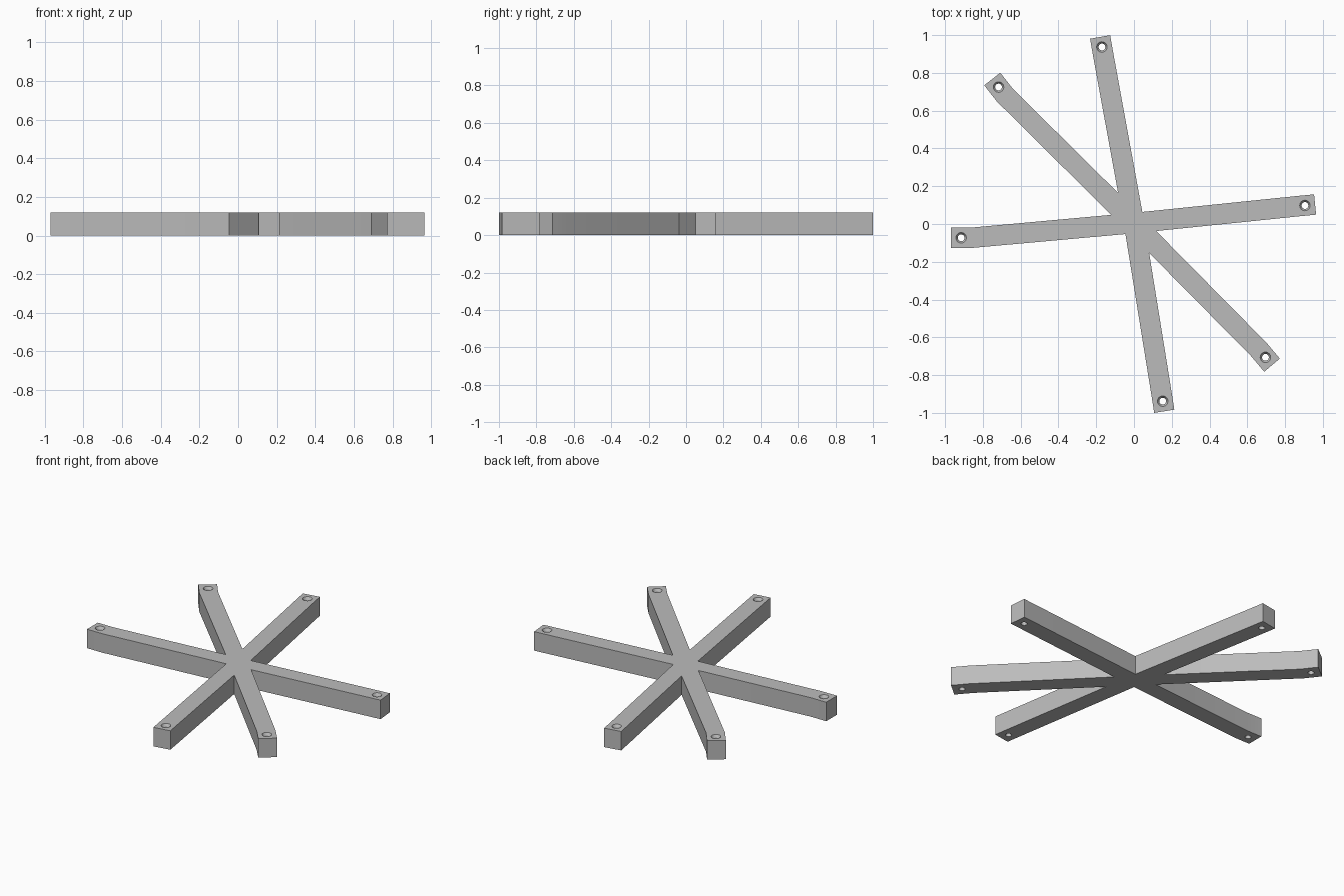
import bpy, bmesh
from math import radians, sin, cos
from mathutils import Vector
from mathutils.geometry import intersect_line_line_2d as _unused, intersect_line_line

if "Cube" in bpy.data.objects:
    bpy.data.objects.remove(bpy.data.objects["Cube"])

HEIGHT = 0.12
HALF = 0.054          # half the arm width
BORE, SINK, SINK_DEPTH = 0.018, 0.028, 0.016
HUB = Vector((0, 0.005, 0))

# Arms counter-clockwise: hole centre x, y and the way the end pad faces
ARMS = [
    (0.905, 0.098, 5.6),
    (-0.17, 0.937, 100),
    (-0.717, 0.725, 128),
    (-0.915, -0.073, 180),
    (0.152, -0.938, -81),
    (0.696, -0.706, -50),
]

grey = bpy.data.materials.new("plain grey")
grey.use_nodes = True
colour = (0.5, 0.5, 0.5, 1)
grey.diffuse_color = colour
grey.node_tree.nodes["Principled BSDF"].inputs["Base Color"].default_value = colour


def make_object(name, bm):
    bmesh.ops.recalc_face_normals(bm, faces=bm.faces)
    mesh = bpy.data.meshes.new(name)
    bm.to_mesh(mesh)
    bm.free()
    mesh.materials.append(grey)
    obj = bpy.data.objects.new(name, mesh)
    bpy.context.collection.objects.link(obj)
    return obj


def arm_corners(x, y, facing):
    """Hub and pad corners of an arm, going out on its right and back on its left."""
    centre = Vector((x, y, 0))
    out = Vector((cos(radians(facing)), sin(radians(facing)), 0)) * HALF
    side = Vector((-out.y, out.x, 0))
    along = (centre - HUB).normalized()
    hub_side = Vector((-along.y, along.x, 0)) * HALF
    return [HUB - hub_side, centre - out - side, centre + out - side,
            centre + out + side, centre - out + side, HUB + hub_side]


# Star outline: each pad, then the crotch shared with the next arm
corners = [arm_corners(*arm) for arm in ARMS]
outline = []
for i, arm in enumerate(corners):
    following = corners[(i + 1) % len(corners)]
    crotch = intersect_line_line(arm[4], arm[5], following[0], following[1])[0]
    outline += arm[1:5] + [crotch]

bm = bmesh.new()
base = bm.faces.new([bm.verts.new(p) for p in outline])
top = bmesh.ops.extrude_face_region(bm, geom=[base])["geom"]
bmesh.ops.translate(bm, vec=(0, 0, HEIGHT),
                    verts=[v for v in top if isinstance(v, bmesh.types.BMVert)])
star = make_object("six_arm_base", bm)

# Countersunk screw holes, lathed as stacked rings
SIDES = 24
bm = bmesh.new()
slope = (SINK - BORE) / SINK_DEPTH
profile = [(BORE, -0.05), (BORE, HEIGHT - SINK_DEPTH),
           (SINK + slope * 0.02, HEIGHT + 0.02)]
for x, y, facing in ARMS:
    rings = []
    for radius, z in profile:
        rings.append([bm.verts.new((x + radius * cos(radians(360 * k / SIDES)),
                                    y + radius * sin(radians(360 * k / SIDES)), z))
                      for k in range(SIDES)])
    for low, high in zip(rings, rings[1:]):
        for k in range(SIDES):
            n = (k + 1) % SIDES
            bm.faces.new((low[k], low[n], high[n], high[k]))
    bm.faces.new(rings[0])
    bm.faces.new(rings[-1])
cutter = make_object("screw_hole_cutter", bm)

cut = star.modifiers.new("screw holes", "BOOLEAN")
cut.operation = "DIFFERENCE"
cut.solver = "EXACT"
cut.object = cutter

# Apply the cut and drop the cutter
bpy.context.view_layer.objects.active = star
bpy.ops.object.select_all(action="DESELECT")
star.select_set(True)
bpy.ops.object.modifier_apply(modifier=cut.name)
bpy.data.objects.remove(cutter)
bpy.ops.object.shade_smooth_by_angle(angle=radians(25))
